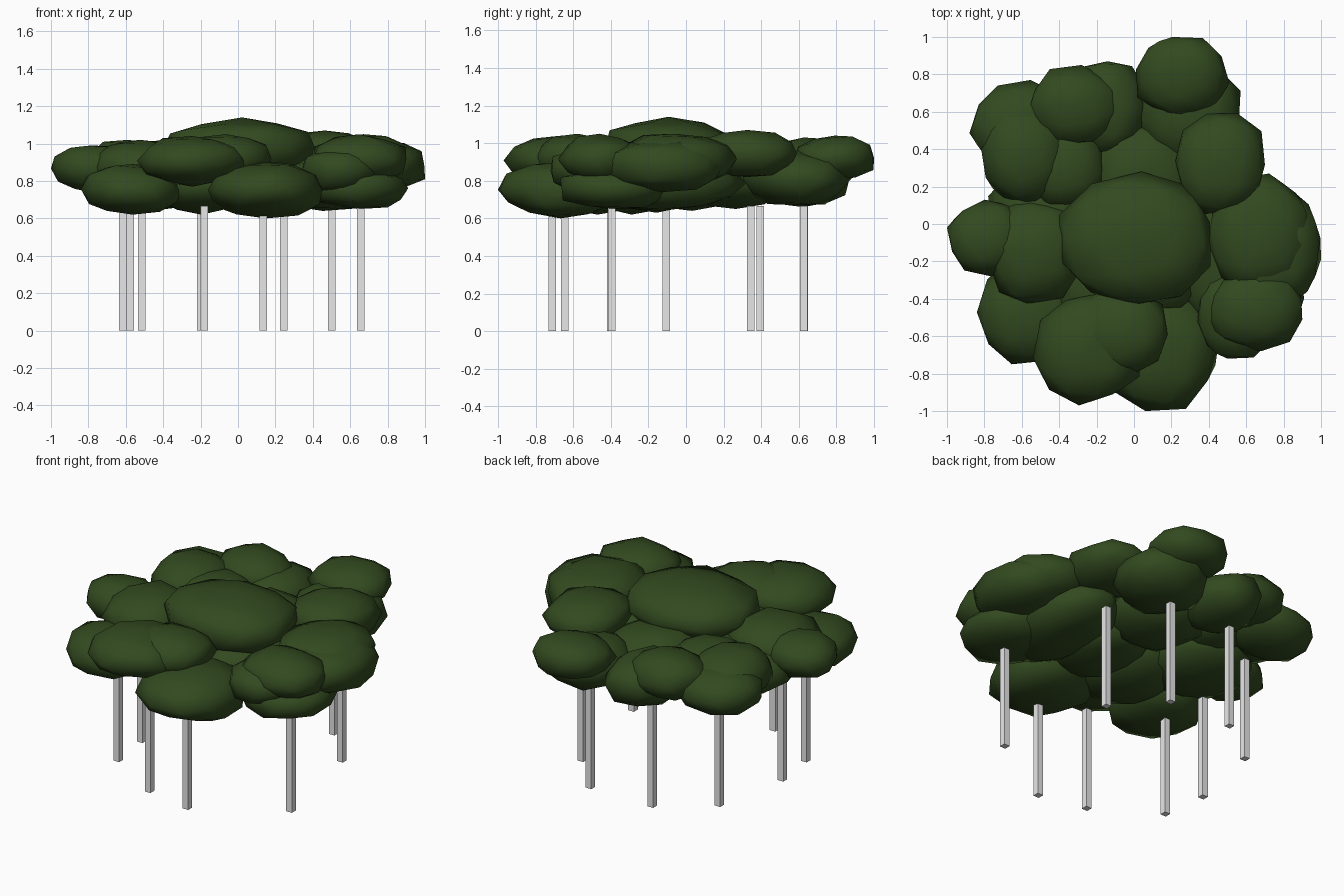
import bpy, bmesh, math, random
from mathutils import Vector

cube = bpy.data.objects.get("Cube")
if cube:
    bpy.data.objects.remove(cube, do_unlink=True)


def make_material(name, colour):
    mat = bpy.data.materials.new(name)
    mat.use_nodes = True
    mat.diffuse_color = colour
    mat.node_tree.nodes["Principled BSDF"].inputs["Base Color"].default_value = colour
    return mat


leaf_green = make_material("leaf green", (0.032, 0.068, 0.014, 1))
post_grey = make_material("post grey", (0.8, 0.8, 0.8, 1))


def add_object(name, bm, material):
    mesh = bpy.data.meshes.new(name)
    bm.to_mesh(mesh)
    bm.free()
    mesh.materials.append(material)
    obj = bpy.data.objects.new(name, mesh)
    bpy.context.scene.collection.objects.link(obj)
    return obj


def add_post(name, x, y):
    """Square upright post standing on the ground."""
    bm = bmesh.new()
    bmesh.ops.create_cube(bm, size=1)
    for v in bm.verts:
        v.co = (x + v.co.x * 0.04, y + v.co.y * 0.04, (v.co.z + 0.5) * 0.665)
    add_object(name, bm, post_grey)


def add_lobe(name, seed, low, high):
    """Irregular leafy lump, fitted to the box between two corners."""
    rng = random.Random(seed)
    bm = bmesh.new()
    bmesh.ops.create_icosphere(bm, subdivisions=2, radius=1)
    turn = rng.uniform(0, math.tau)
    for v in bm.verts:
        x, y, z = v.co
        spun = (x * math.cos(turn) - y * math.sin(turn),
                x * math.sin(turn) + y * math.cos(turn), z)
        full = Vector([math.copysign(abs(c) ** 0.93, c) for c in spun])
        v.co = full * rng.uniform(0.92, 1.06)
    # stretch the lump to its box
    for axis in range(3):
        values = [v.co[axis] for v in bm.verts]
        start, span = min(values), max(values) - min(values)
        for v in bm.verts:
            part = (v.co[axis] - start) / span
            v.co[axis] = low[axis] + part * (high[axis] - low[axis])
    obj = add_object(name, bm, leaf_green)
    for face in obj.data.polygons:
        face.use_smooth = True
    obj.data.set_sharp_from_angle(angle=math.radians(60))


# Posts: ground positions
posts = [(-0.615, -0.105), (-0.575, -0.4), (-0.515, 0.395), (-0.2, 0.63), (-0.18, -0.645),
         (0.135, -0.71), (0.245, 0.625), (0.5, 0.345), (0.655, -0.395)]
for i, (x, y) in enumerate(posts):
    add_post(f"post_{i + 1}", x, y)

# Upper foliage: x range, y range, z range of each lobe
upper = {
    "crown": (-0.4, 0.41, -0.43, 0.28, 0.83, 1.14),
    "back_tip": (0.01, 0.51, 0.58, 1, 0.8, 1.04),
    "left_back": (0.22, 0.7, 0.05, 0.59, 0.82, 1.07),
    "left_side": (0.4, 0.95, -0.37, 0.27, 0.77, 1.05),
    "left_front": (0.4, 0.9, -0.68, -0.24, 0.79, 1.05),
    "left_front_inner": (0.34, 0.76, -0.72, -0.25, 0.72, 0.99),
    "front": (-0.54, 0.03, -0.97, -0.37, 0.77, 1.04),
    "front_inner": (-0.31, 0.18, -0.8, -0.34, 0.78, 1.05),
    "right_side": (-0.79, -0.27, -0.43, 0.13, 0.73, 1.02),
    "right_tip": (-1, -0.57, -0.28, 0.13, 0.74, 0.99),
    "right_back": (-0.82, -0.36, 0.1, 0.63, 0.75, 1.02),
    "inner_back": (-0.57, -0.16, 0.08, 0.56, 0.73, 0.99),
    "back": (-0.57, -0.06, 0.42, 0.85, 0.76, 1.03),
}

# Lower foliage, filling the gaps and the underside
lower = {
    "low_front": (-0.16, 0.45, -1, -0.34, 0.6, 0.9),
    "low_right_front": (-0.84, -0.3, -0.75, -0.18, 0.62, 0.89),
    "low_right_back": (-0.88, -0.34, 0.28, 0.77, 0.69, 0.97),
    "low_back": (-0.34, 0.07, 0.37, 0.87, 0.66, 0.96),
    "low_left_back": (0.02, 0.57, 0.3, 0.88, 0.67, 0.96),
    "low_left_front": (0.38, 0.91, -0.67, -0.1, 0.65, 0.88),
    "low_left_tip": (0.48, 1, -0.45, 0.2, 0.74, 1.01),
    "low_left": (0.18, 0.72, -0.55, 0.32, 0.64, 0.93),
    "low_inner_back": (-0.25, 0.35, 0, 0.54, 0.65, 0.96),
    "low_inner_front": (-0.47, 0.08, -0.62, 0.04, 0.62, 0.93),
    "low_centre": (-0.15, 0.42, -0.5, 0.17, 0.63, 0.94),
    "low_right": (-0.78, -0.16, -0.32, 0.37, 0.64, 0.92),
}

seed = 60
for group in (upper, lower):
    for name, (x0, x1, y0, y1, z0, z1) in group.items():
        seed += 1
        add_lobe("foliage_" + name, seed, (x0, y0, z0), (x1, y1, z1))
